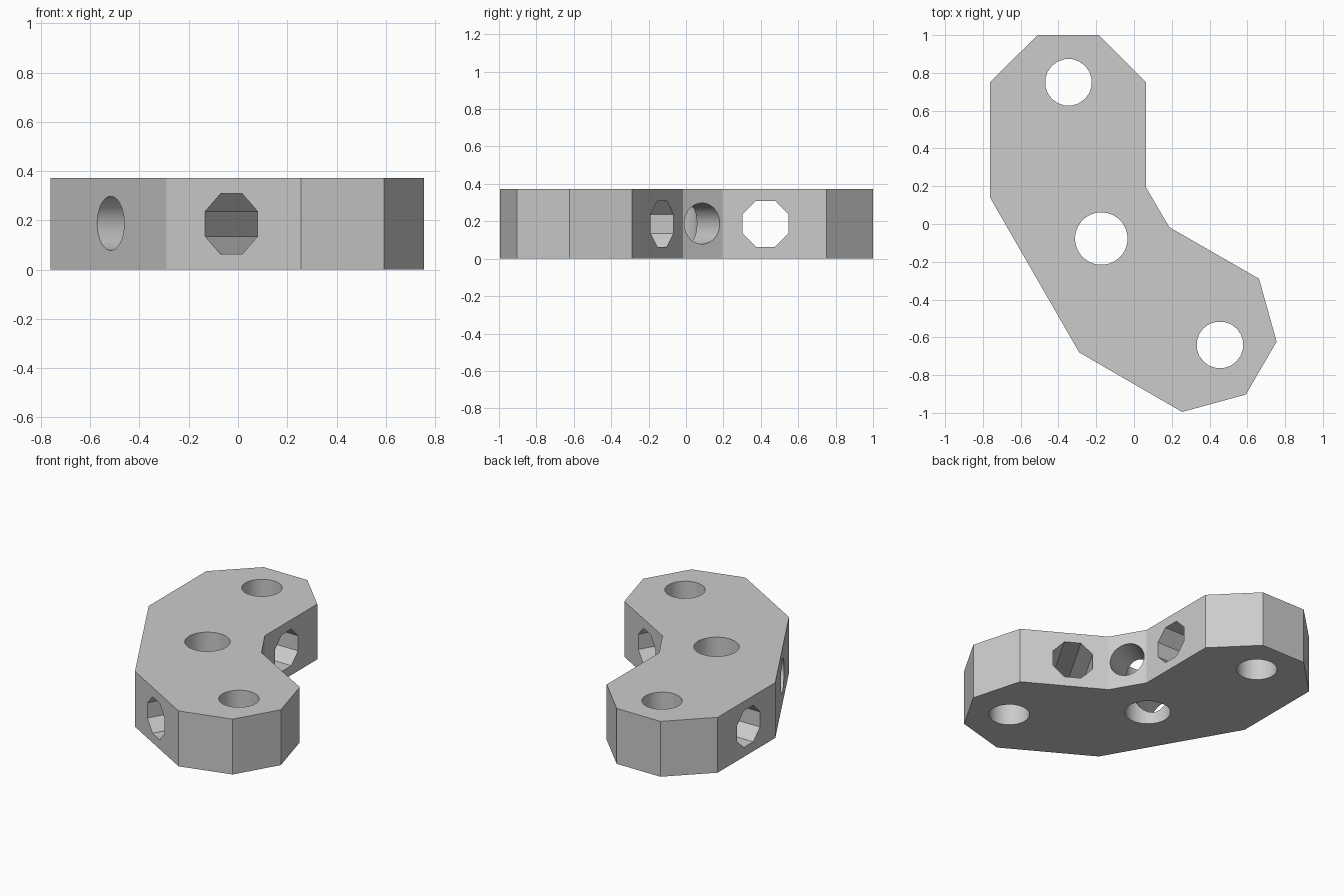
import bpy, bmesh
from math import pi, radians
from mathutils import Matrix, Vector

cube = bpy.data.objects.get("Cube")
if cube:
    bpy.data.objects.remove(cube, do_unlink=True)

HEIGHT = 0.372
MID = HEIGHT / 2

grey = bpy.data.materials.new("light grey")
grey.use_nodes = True
colour = (0.6, 0.6, 0.6, 1)
grey.diffuse_color = colour
grey.node_tree.nodes["Principled BSDF"].inputs["Base Color"].default_value = colour


def make_object(name, bm):
    mesh = bpy.data.meshes.new(name)
    bmesh.ops.recalc_face_normals(bm, faces=bm.faces)
    bm.to_mesh(mesh)
    bm.free()
    mesh.materials.append(grey)
    obj = bpy.data.objects.new(name, mesh)
    bpy.context.collection.objects.link(obj)
    return obj


def drill(body, name, centre, radius, sides, heading=None):
    """Cut a through hole: vertical, or level along a heading in degrees."""
    bm = bmesh.new()
    place = Matrix.Translation(Vector(centre))
    if heading is not None:
        place = place @ Matrix.Rotation(radians(heading), 4, 'Z') @ Matrix.Rotation(pi / 2, 4, 'Y')
    # half a step of spin puts flats on the top and bottom of level holes
    place = place @ Matrix.Rotation(pi / sides, 4, 'Z')
    bmesh.ops.create_cone(bm, cap_ends=True, segments=sides, radius1=radius,
                          radius2=radius, depth=1.6, matrix=place)
    cutter = make_object(name + "_cutter", bm)
    cutter.hide_render = True
    mod = body.modifiers.new(name, 'BOOLEAN')
    mod.operation = 'DIFFERENCE'
    mod.solver = 'EXACT'
    mod.object = cutter
    bpy.ops.object.modifier_apply(modifier=mod.name)
    bpy.data.objects.remove(cutter, do_unlink=True)


# Angled bracket body: extruded outline
outline = [(-0.51, 1), (-0.185, 1), (0.063, 0.752), (0.063, 0.195),
           (0.187, -0.017), (0.662, -0.29), (0.755, -0.623), (0.592, -0.903),
           (0.255, -0.995), (-0.29, -0.68), (-0.762, 0.14), (-0.762, 0.752)]
bm = bmesh.new()
base = bm.faces.new([bm.verts.new((x, y, 0)) for x, y in outline])
top = bmesh.ops.extrude_face_region(bm, geom=[base])
bmesh.ops.translate(bm, vec=(0, 0, HEIGHT),
                    verts=[v for v in top["geom"] if isinstance(v, bmesh.types.BMVert)])
body = make_object("angled_bracket", bm)
bpy.context.view_layer.objects.active = body
body.select_set(True)

# Round holes from top to bottom
drill(body, "upper_arm_bolt_hole", (-0.347, 0.75, MID), 0.124, 20)
drill(body, "lower_arm_bolt_hole", (0.455, -0.64, MID), 0.124, 20)
drill(body, "centre_bolt_hole", (-0.173, -0.077, MID), 0.139, 32)

# Level holes: octagonal through each arm, round through the elbow
drill(body, "upper_arm_side_hole", (-0.35, 0.425, MID), 0.133, 8, 0)
drill(body, "lower_arm_side_hole", (0.178, -0.477, MID), 0.133, 8, 60)
drill(body, "elbow_side_hole", (-0.19, -0.097, MID + 0.002), 0.11, 32, 30)

# Smooth hole walls, crisp body edges
bpy.ops.object.shade_smooth_by_angle(angle=radians(25))
